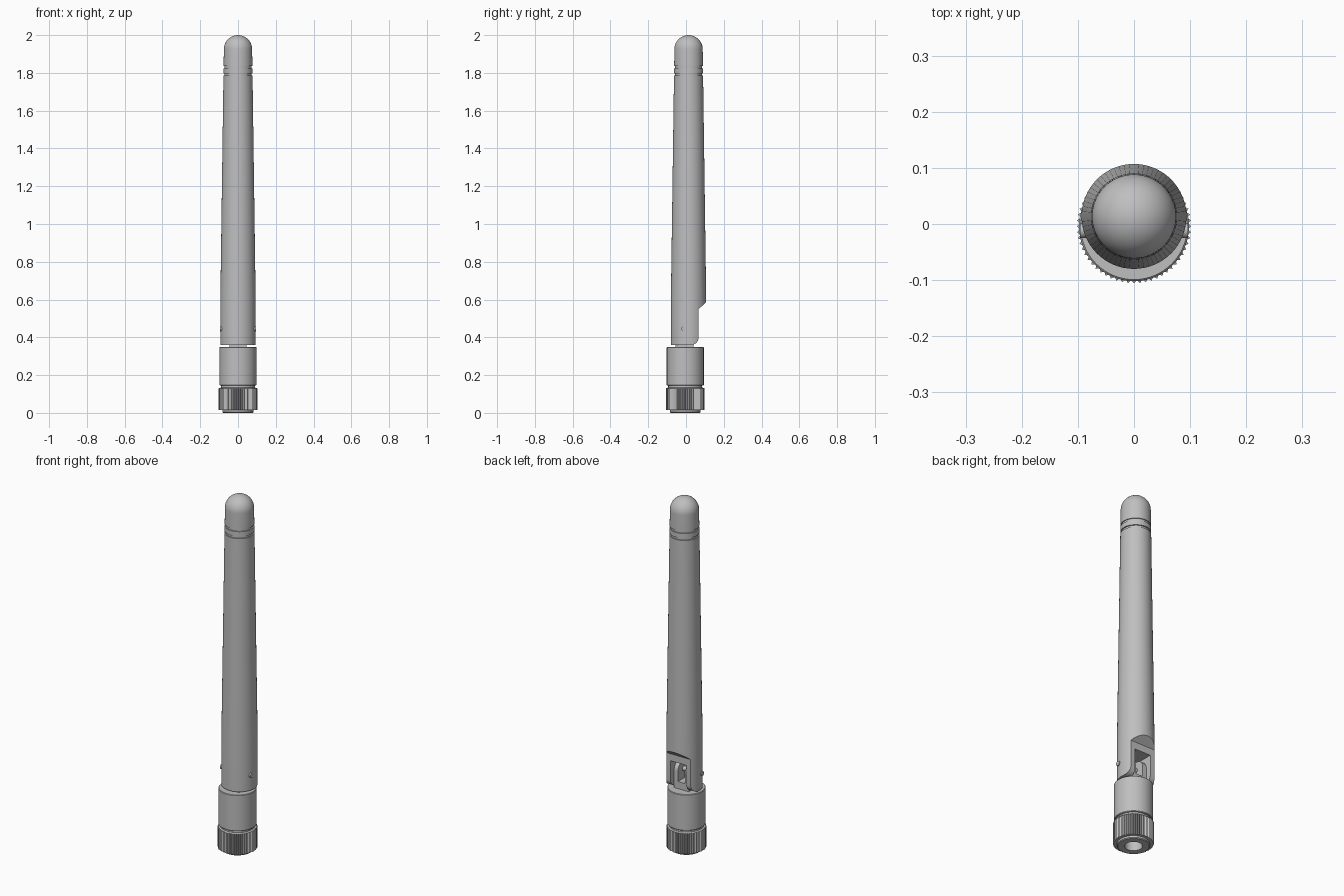
import bpy, bmesh
from math import sin, cos, pi, radians

if "Cube" in bpy.data.objects:
    bpy.data.objects.remove(bpy.data.objects["Cube"])

grey = bpy.data.materials.new("light_grey")
grey.diffuse_color = (0.52, 0.52, 0.52, 1)
grey.use_nodes = True
grey.node_tree.nodes["Principled BSDF"].inputs["Base Color"].default_value = grey.diffuse_color


def finish(name, bm):
    bmesh.ops.remove_doubles(bm, verts=bm.verts, dist=1e-6)
    bmesh.ops.recalc_face_normals(bm, faces=bm.faces)
    me = bpy.data.meshes.new(name)
    bm.to_mesh(me)
    bm.free()
    me.materials.append(grey)
    ob = bpy.data.objects.new(name, me)
    bpy.context.collection.objects.link(ob)
    return ob


def lathe(name, profile, cy, n=64, closed=False, tooth=0.0):
    """Revolve (radius, z) points about a vertical axis at y = cy.
    Points beyond radius 0.1 get alternating teeth."""
    bm = bmesh.new()
    rings = []
    for r, z in profile:
        ring = []
        for i in range(n):
            a = 2 * pi * i / n
            rr = r - tooth if (r > 0.1 and i % 2) else r
            ring.append(bm.verts.new((rr * cos(a), cy + rr * sin(a), z)))
        rings.append(ring)
    pairs = list(zip(rings, rings[1:]))
    if closed:
        pairs.append((rings[-1], rings[0]))
    else:
        bm.faces.new(rings[0])
        bm.faces.new(rings[-1])
    for a, b in pairs:
        for i in range(n):
            j = (i + 1) % n
            bm.faces.new((a[i], a[j], b[j], b[i]))
    return finish(name, bm)


def prism(name, yz, half):
    """Extrude a side outline (y, z) across x from -half to half."""
    bm = bmesh.new()
    f = bm.faces.new([bm.verts.new((-half, y, z)) for y, z in yz])
    ext = bmesh.ops.extrude_face_region(bm, geom=[f])
    moved = [v for v in ext["geom"] if isinstance(v, bmesh.types.BMVert)]
    bmesh.ops.translate(bm, verts=moved, vec=(2 * half, 0, 0))
    return finish(name, bm)


def arc(cy, cz, r, a0, a1, n):
    return [(cy + r * cos(radians(a0 + (a1 - a0) * i / n)),
             cz + r * sin(radians(a0 + (a1 - a0) * i / n))) for i in range(n + 1)]


def cut(ob, cutter):
    m = ob.modifiers.new("cut", "BOOLEAN")
    m.operation, m.solver, m.object = "DIFFERENCE", "EXACT", cutter
    bpy.context.view_layer.objects.active = ob
    bpy.ops.object.modifier_apply(modifier=m.name)
    bpy.data.objects.remove(cutter)


BASE_Y, ROD_Y = -0.004, 0.0135

# tapered rod with two grooves and a domed tip
rod_profile = [(0.0935, 0.36), (0.0935, 0.60), (0.077, 1.785), (0.071, 1.785),
               (0.071, 1.797), (0.077, 1.797), (0.0765, 1.824), (0.071, 1.824),
               (0.071, 1.836), (0.076, 1.836)]
rod_profile += arc(0, 1.925, 0.075, 0, 89, 14)
rod = lathe("antenna_rod", rod_profile, ROD_Y)

# flat relief on the back, with rounded lower corner and sloped upper end
relief = [(0.2, 0.3), (0.027, 0.3)] + arc(0.027, 0.40, 0.04, -85, 0, 8)
relief += [(0.067, 0.55), (0.11, 0.588), (0.2, 0.588)]
cut(rod, prism("relief_cutter", relief, 0.2))

# slot for the hinge
cut(rod, prism("slot_cutter", [(-0.06, 0.3), (0.2, 0.3), (0.2, 0.51), (-0.06, 0.51)], 0.05))

# collar below the hinge
collar = lathe("hinge_collar", [(0.095, 0.145), (0.098, 0.148), (0.098, 0.347),
                                (0.095, 0.35)], BASE_Y)

# hinge tab with rounded top and an open notch at the back
tab = prism("hinge_tab", [(-0.055, 0.345), (0.041, 0.345)]
            + arc(-0.007, 0.445, 0.048, 0, 180, 16), 0.046)
cut(tab, prism("notch_cutter", [(-0.02, 0.39), (0.1, 0.39), (0.1, 0.52), (-0.02, 0.52)], 0.022))

# cross pin through the hinge
pin = prism("hinge_pin", arc(-0.012, 0.445, 0.013, 0, 345, 23), 0.096)

# knurled connector nut with a bore
nut = lathe("knurled_nut", [(0.044, 0.0), (0.078, 0.0), (0.082, 0.004), (0.082, 0.014),
                            (0.102, 0.014), (0.102, 0.13), (0.09, 0.134), (0.09, 0.147),
                            (0.044, 0.147)], BASE_Y, 120, True, 0.006)

for ob in (rod, collar, tab, pin, nut):
    bpy.ops.object.select_all(action="DESELECT")
    ob.select_set(True)
    bpy.context.view_layer.objects.active = ob
    bpy.ops.object.shade_smooth_by_angle(angle=radians(30))
